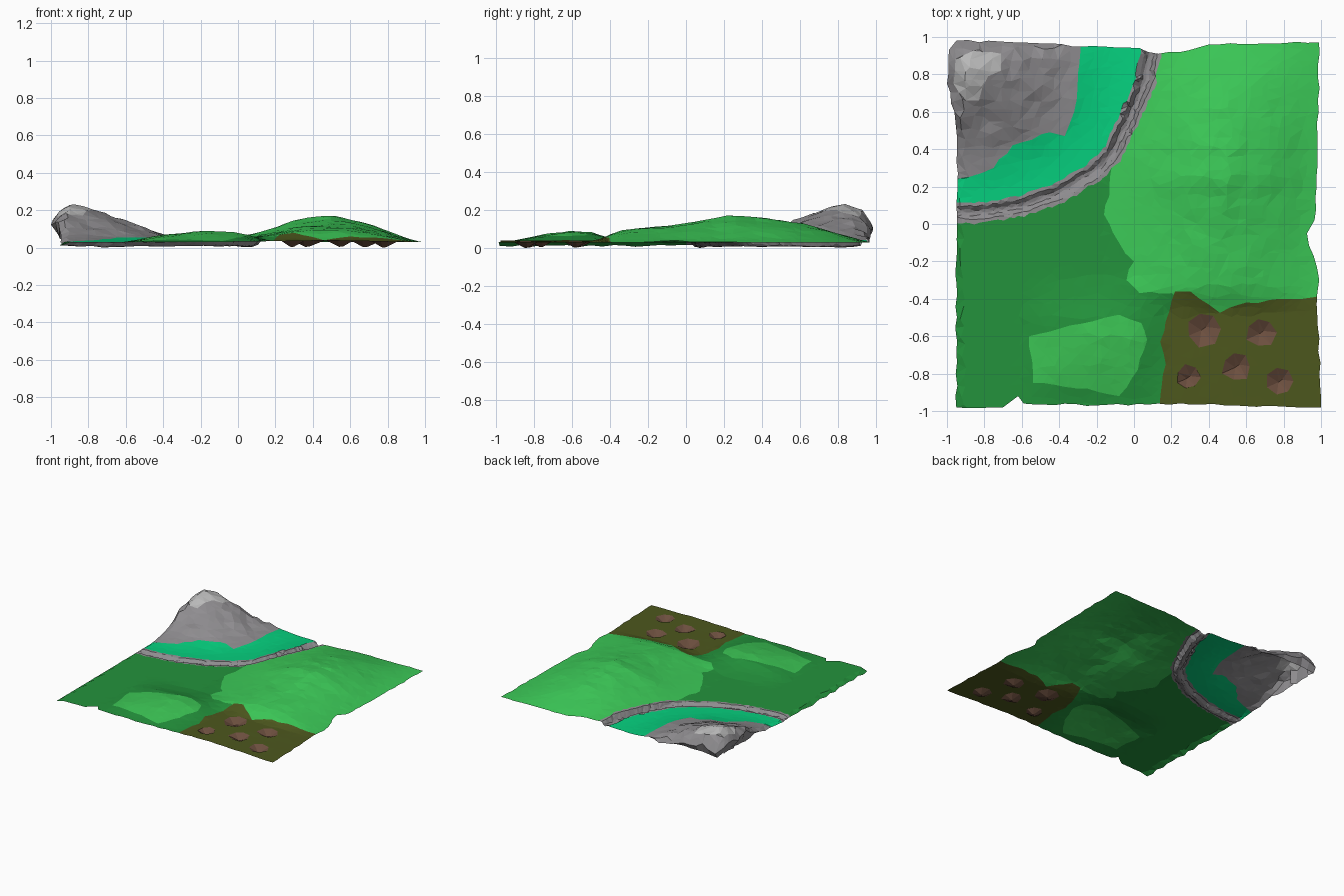
import bpy, bmesh, math, random
from mathutils import Vector, noise, geometry

if "Cube" in bpy.data.objects:
    bpy.data.objects.remove(bpy.data.objects["Cube"])

random.seed(4)


def rough(pts, step=0.06, j=0.008, closed=True):
    """Subdivide a polyline and wobble the inserted points."""
    pts = [Vector(p) for p in pts]
    out = []
    for a, b in zip(pts, pts[1:] + pts[:1] if closed else pts[1:]):
        n = max(1, round((b - a).length / step))
        for i in range(n):
            p = a.lerp(b, i / n)
            if i:
                p += Vector((random.uniform(-j, j), random.uniform(-j, j)))
            out.append(p)
    return out if closed else out + [pts[-1]]


def inside(p, poly):
    hit = False
    for a, b in zip(poly, poly[1:] + poly[:1]):
        if (a.y > p.y) != (b.y > p.y):
            if p.x < a.x + (p.y - a.y) / (b.y - a.y) * (b.x - a.x):
                hit = not hit
    return hit


def curve(t, keys):
    """Piecewise linear profile."""
    if t <= keys[0][0]:
        return keys[0][1]
    for (a, u), (b, v) in zip(keys, keys[1:]):
        if t <= b:
            return u + (v - u) * (t - a) / (b - a)
    return keys[-1][1]


# Outer edge of the whole landscape
ground = rough([(-.95, -.98), (-.7, -.98), (-.62, -.92), (-.59, -.96), (-.2, -.97), (.13, -.96),
                (1, -.98), (.98, -.37), (.99, -.3), (.925, -.05), (.965, .02), (.98, .3), (.99, .97),
                (.4, .96), (.25, .92), (.13, .91), (.03, .94), (-.27, .95), (-.6, .97), (-.95, .98),
                (-.99, .93), (-1, .75), (-.96, .6), (-.945, .4), (-.95, .1)], j=0.006)

# Ravine: a curved centre line widened to both sides
line = rough([(.1, 1.02), (.09, .93), (.065, .77), (-.02, .57), (-.12, .37), (-.22, .275), (-.4, .165),
              (-.6, .095), (-.78, .065), (-1.02, .055)], 0.025, 0.004, False)


def beside(off, j=0.006):
    out = []
    for i, p in enumerate(line):
        t = (line[min(i + 1, len(line) - 1)] - line[max(i - 1, 0)]).normalized()
        out.append(p + Vector((-t.y, t.x)) * (off + random.uniform(-j, j)))
    return out


# Pits: x, y, radius
pits = [(.37, -.56, .1), (.68, -.58, .085), (.29, -.82, .07), (.55, -.76, .085), (.78, -.84, .075)]
pit_polys = []
for x, y, r in pits:
    rr = [r * random.uniform(.8, 1.05) for _ in range(7)]
    pit_polys.append([Vector((x + s * math.cos(i * math.tau / 7), y + s * math.sin(i * math.tau / 7)))
                      for i, s in enumerate(rr)])

# Regions, highest priority first: name, outlines, colour (sRGB)
regions = [
    ("pits", pit_polys, (108, 80, 65)),
    ("snow_cap", [rough([(-.955, .88), (-.86, .925), (-.71, .91), (-.71, .82), (-.78, .79), (-.83, .66),
                         (-.9, .66), (-.965, .75)])], (185, 185, 185)),
    ("mountain", [rough([(-1.1, .24), (-.95, .24), (-.75, .3), (-.65, .42), (-.45, .49), (-.37, .47),
                         (-.32, .6), (-.3, .8), (-.27, 1.1), (-1.1, 1.1)])], (142, 140, 143)),
    ("ravine", [beside(.055) + beside(-.055)[::-1]], (142, 140, 143)),
    ("mud", [rough([(.13, -1.1), (.15, -.85), (.17, -.75), (.14, -.63), (.22, -.36), (.3, -.36),
                    (.46, -.475), (.6, -.42), (.9, -.4), (1.1, -.36), (1.1, -1.1)])], (78, 88, 35)),
    ("small_hill", [rough([(-.56, -.6), (-.4, -.56), (-.22, -.52), (-.08, -.485), (.04, -.53), (.07, -.62),
                           (.02, -.78), (-.08, -.92), (-.25, -.88), (-.54, -.85)])], (62, 195, 85)),
    ("large_hill", [rough([(-.04, .5), (-.12, .3), (-.13, .2), (-.16, .05), (-.08, -.1), (0, -.2),
                           (-.04, -.3), (.03, -.37), (.2, -.37), (.46, -.5), (1.1, -.45), (1.1, 1.1),
                           (.1, 1.1), (.065, .77)])], (62, 200, 88)),
    ("river_bank", [line + [Vector((-1.1, .06)), Vector((-1.1, 1.1))]], (14, 205, 124)),
    ("meadow", [ground], (40, 145, 62)),
]


def height(p):
    x, y = p
    n = noise.noise((x * 7, y * 7, 1)) + .5 * noise.noise((x * 16, y * 16, 5))
    z = .04
    # mountain
    d = math.hypot((x + .88) / .6, (y - .82) / .5)
    m = curve(d, [(0, 1), (.17, .86), (.47, .55), (.65, .36), (.85, .15), (1.1, .03), (1.25, 0)])
    z += .205 * m + .025 * n * min(1, m * 2.5)
    z -= max(0, -.93 - x) * .9 + (max(0, y - .93) * 1.2 if x < -.4 else 0)
    # large hill
    hy = curve(y, [(-.47, .01), (-.35, .065), (-.2, .08), (0, .1), (.1, .115), (.27, .14), (.4, .132),
                   (.6, .1), (.75, .065), (.96, 0)])
    hx = curve(x, [(-.16, 0), (.1, .35), (.2, .55), (.3, .83), (.4, .96), (.5, 1), (.6, .89), (.7, .7),
                   (.8, .45), (.9, .15), (.98, 0)])
    z += hx * hy * (1 + .09 * n)
    # small hill
    sy = curve(y, [(-.95, 0), (-.75, .042), (-.6, .06), (-.5, .055), (-.4, .022), (-.28, 0)])
    sx = curve(x, [(-.6, 0), (-.4, .7), (-.15, 1), (0, .8), (.07, .5), (.17, 0)])
    z += sx * sy * (1 + .12 * n)
    # ravine bed and pits
    d = min((p - q).length for q in line)
    if d < .033:
        z = .018 + .008 * n + max(0, d - .012) * .9
    for px, py, r in pits:
        z -= .042 * max(0, 1 - math.hypot(x - px, y - py) / (r * .78))
    return z


# Plan points: region outlines as fixed edges plus loose scattered points
pts, edges = [], []


def add_path(path, closed):
    k = len(pts)
    pts.extend(path)
    edges.extend((k + i, k + i + 1) for i in range(len(path) - 1))
    if closed:
        edges.append((k + len(path) - 1, k))


for name, polys, col in regions:
    for poly in polys:
        add_path(poly, True)
for off in (-.035, -.015, .015, .035):
    add_path(beside(off, .005), False)
for x, y, r in pits:
    pts += [Vector((x - .1 * r, y - .08 * r)), Vector((x + .15 * r, y + .1 * r))]
keep_clear = pit_polys + regions[3][1]
for i in range(38):
    for j in range(38):
        p = Vector((-.97 + i * .053 + random.uniform(-.02, .02), -.97 + j * .053 + random.uniform(-.02, .02)))
        if not any(inside(p, q) for q in keep_clear):
            pts.append(p)

plan, _, tris, *_ = geometry.delaunay_2d_cdt(pts, edges, [], 0, 1e-4)
parts = {r[0]: [] for r in regions}
for t in tris:
    c = sum((plan[i] for i in t), Vector((0, 0))) / 3
    if inside(c, ground):
        name = next(r[0] for r in regions if any(inside(c, q) for q in r[1]))
        parts[name].append(t)
used = {i for ts in parts.values() for t in ts for i in t}
zs = {i: height(plan[i]) for i in used}
low = min(zs.values())

# One flat-faced mesh per region
for name, polys, col in regions:
    bm = bmesh.new()
    vs = {}
    for t in parts[name]:
        for i in t:
            if i not in vs:
                vs[i] = bm.verts.new((plan[i].x, plan[i].y, zs[i] - low))
        bm.faces.new([vs[i] for i in t])
    if name == "mountain":
        # steep outer cliff tucked in under the rim
        rim = [e for e in bm.edges if e.is_boundary and
               all((v.co.x < -.92 and v.co.y > .22) or v.co.y > .935 for v in e.verts)]
        new = bmesh.ops.extrude_edge_only(bm, edges=rim)["geom"]
        for v in new:
            if isinstance(v, bmesh.types.BMVert):
                v.co = (max(v.co.x, -.955), min(v.co.y, .955), min(v.co.z, .055 + random.uniform(-.01, .01)))
    me = bpy.data.meshes.new(name)
    bm.to_mesh(me)
    bm.free()
    mat = bpy.data.materials.new(name)
    mat.diffuse_color = [(c / 255) ** 2.2 for c in col] + [1]
    mat.use_nodes = True
    mat.node_tree.nodes["Principled BSDF"].inputs["Base Color"].default_value = mat.diffuse_color
    me.materials.append(mat)
    bpy.context.collection.objects.link(bpy.data.objects.new(name, me))
